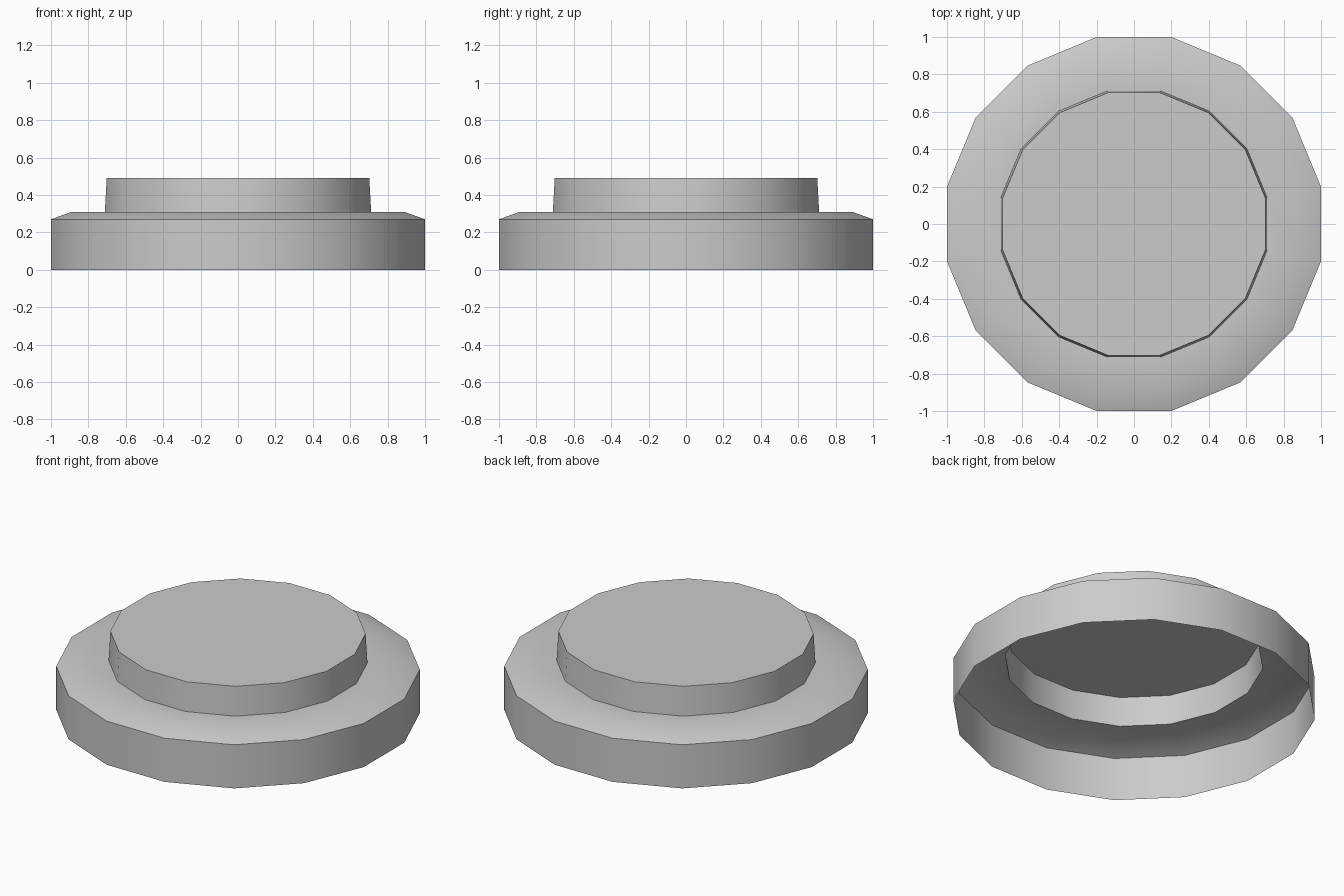
import bpy, bmesh, math

cube = bpy.data.objects.get("Cube")
if cube:
    bpy.data.objects.remove(cube, do_unlink=True)

SIDES = 16
HALF = math.pi / SIDES

grey = bpy.data.materials.new("plain grey")
grey.use_nodes = True
colour = (0.6, 0.6, 0.6, 1)
grey.diffuse_color = colour
grey.node_tree.nodes["Principled BSDF"].inputs["Base Color"].default_value = colour


def add_ring(bm, apothem, z):
    """Regular polygon with flat sides facing the axes."""
    r = apothem / math.cos(HALF)
    angles = [HALF * (2 * i + 1) for i in range(SIDES)]
    return [bm.verts.new((r * math.cos(a), r * math.sin(a), z)) for a in angles]


def lathe_shell(name, profile):
    """Open-bottomed shell: rings joined from the rim up, closed by a flat top."""
    bm = bmesh.new()
    rings = [add_ring(bm, *point) for point in profile]
    for low, high in zip(rings, rings[1:]):
        for i in range(SIDES):
            j = (i + 1) % SIDES
            bm.faces.new((low[i], low[j], high[j], high[i]))
    bm.faces.new(rings[-1])
    bm.normal_update()
    mesh = bpy.data.meshes.new(name)
    bm.to_mesh(mesh)
    bm.free()
    mesh.materials.append(grey)
    obj = bpy.data.objects.new(name, mesh)
    bpy.context.collection.objects.link(obj)
    bpy.ops.object.select_all(action="DESELECT")
    obj.select_set(True)
    bpy.context.view_layer.objects.active = obj
    bpy.ops.object.shade_smooth_by_angle(angle=math.radians(30))
    return obj


# Skirt wall, sloped shoulder, flat ledge, then the tapered raised cap
lathe_shell("stepped_cap", [
    (1.0, 0.0),
    (1.0, 0.27),
    (0.89, 0.31),
    (0.712, 0.31),
    (0.702, 0.49),
])
